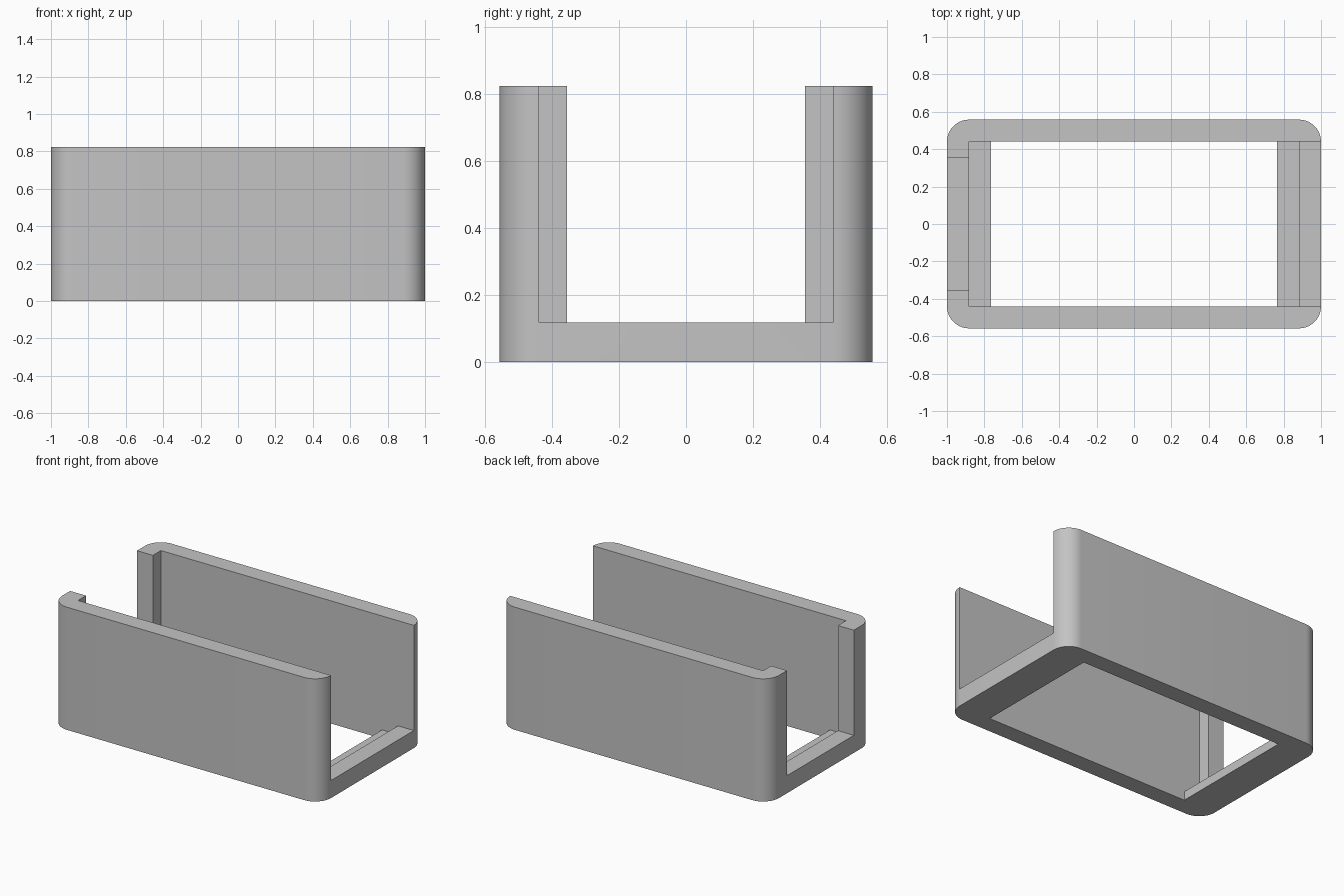
import bpy
import math

if "Cube" in bpy.data.objects:
    bpy.data.objects.remove(bpy.data.objects["Cube"], do_unlink=True)

WALL = 0.118            # wall and floor thickness, also the corner radius
HALF_X, HALF_Y, HEIGHT = 1.0, 0.558, 0.825
IN_X, IN_Y = HALF_X - WALL, HALF_Y - WALL
HOLE_X = IN_X - WALL    # half length of the floor opening
LEDGE = WALL / 2        # height of the recessed ledge
SLOT_Y = 0.355          # half width of the slot between the lips

grey = bpy.data.materials.new("plain grey")
grey.use_nodes = True
colour = (0.55, 0.55, 0.55, 1)
grey.diffuse_color = colour
grey.node_tree.nodes["Principled BSDF"].inputs["Base Color"].default_value = colour


def prism(name, outline, start, end, place):
    """Sweep a closed 2D outline between two levels; place maps (u, v, level) to x, y, z."""
    n = len(outline)
    verts = [place(u, v, level) for level in (start, end) for u, v in outline]
    faces = [tuple(reversed(range(n))), tuple(range(n, 2 * n))]
    faces += [(i, (i + 1) % n, n + (i + 1) % n, n + i) for i in range(n)]
    mesh = bpy.data.meshes.new(name)
    mesh.from_pydata(verts, [], faces)
    mesh.materials.append(grey)
    obj = bpy.data.objects.new(name, mesh)
    bpy.context.collection.objects.link(obj)
    return obj


def cut(target, cutter):
    mod = target.modifiers.new(cutter.name, "BOOLEAN")
    mod.operation, mod.solver, mod.object = "DIFFERENCE", "EXACT", cutter
    bpy.context.view_layer.objects.active = target
    bpy.ops.object.modifier_apply(modifier=mod.name)
    bpy.data.objects.remove(cutter, do_unlink=True)


# Solid block with rounded upright corners
STEPS = 12
rounded = []
for quarter, (sx, sy) in enumerate([(1, 1), (-1, 1), (-1, -1), (1, -1)]):
    for i in range(STEPS + 1):
        a = (quarter + i / STEPS) * math.pi / 2
        rounded.append((sx * IN_X + WALL * math.cos(a), sy * IN_Y + WALL * math.sin(a)))
housing = prism("open_housing", rounded, 0, HEIGHT, lambda u, v, w: (u, v, w))

# Cavity: floor opening, ledges and the fully open left end, as one side profile
side = [(-HOLE_X, -0.1), (HOLE_X, -0.1), (HOLE_X, LEDGE), (IN_X, LEDGE),
        (IN_X, WALL), (1.1, WALL), (1.1, 1), (-IN_X, 1),
        (-IN_X, LEDGE), (-HOLE_X, LEDGE)]
cut(housing, prism("cavity_cutter", side, IN_Y, -IN_Y, lambda u, v, w: (u, w, v)))

# Narrower slot at the other end leaves a lip on each wall
slot = [(-1.1, -SLOT_Y), (-0.8, -SLOT_Y), (-0.8, SLOT_Y), (-1.1, SLOT_Y)]
cut(housing, prism("slot_cutter", slot, WALL, 1, lambda u, v, w: (u, v, w)))

# Smooth corners, sharp edges
bpy.ops.object.select_all(action="DESELECT")
housing.select_set(True)
bpy.context.view_layer.objects.active = housing
bpy.ops.object.shade_smooth_by_angle(angle=math.radians(30))
